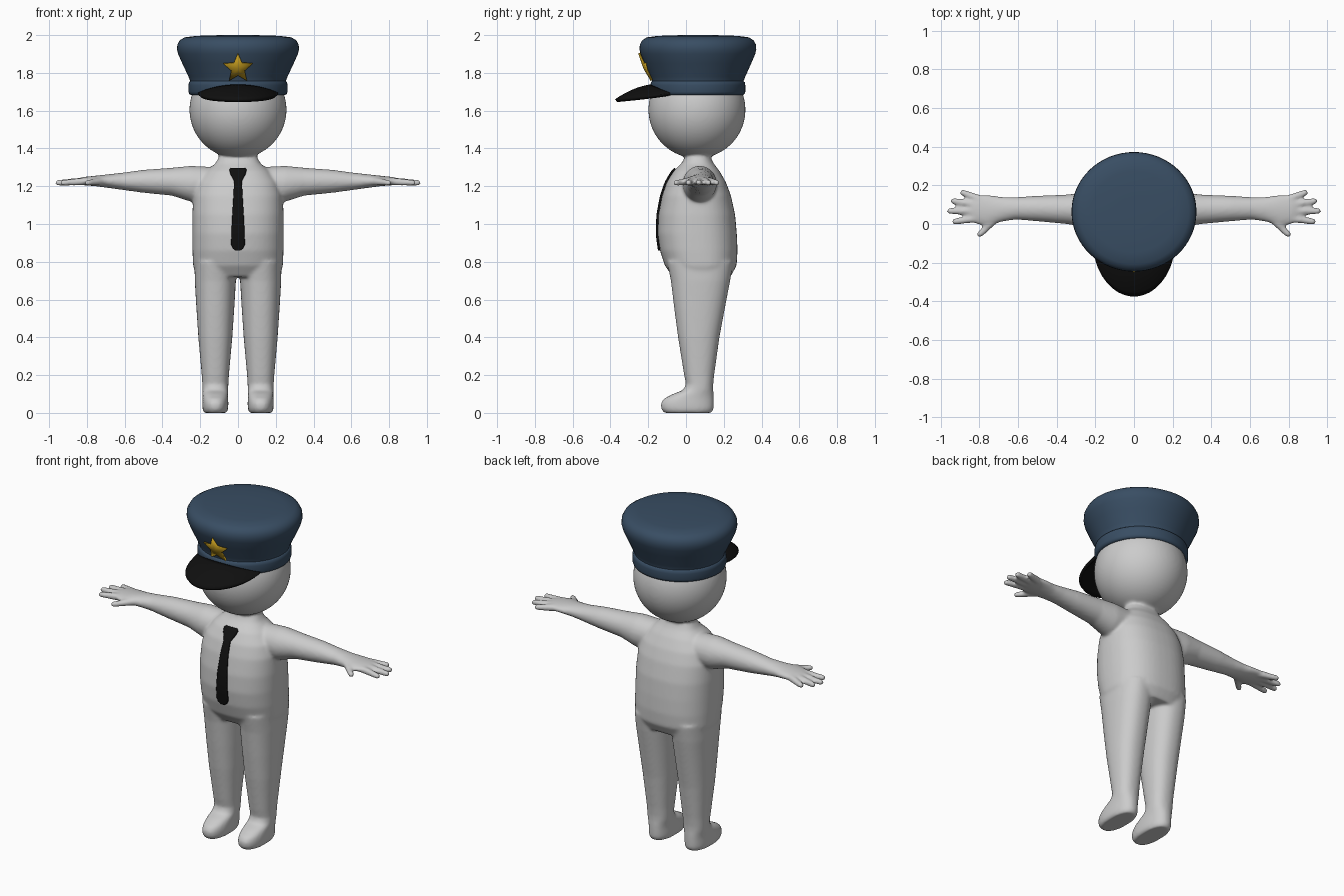
import bpy, bmesh, math
from mathutils import Vector, Matrix

if "Cube" in bpy.data.objects:
    bpy.data.objects.remove(bpy.data.objects["Cube"])


def material(name, rgb, rough=0.6):
    m = bpy.data.materials.new(name)
    m.use_nodes = True
    m.diffuse_color = (*rgb, 1)
    bsdf = m.node_tree.nodes["Principled BSDF"]
    bsdf.inputs["Base Color"].default_value = (*rgb, 1)
    bsdf.inputs["Roughness"].default_value = rough
    return m


WHITE = material("pale_grey", (0.6, 0.6, 0.6))
BLUE = material("navy_blue", (0.04, 0.075, 0.125))
BLACK = material("black", (0.005, 0.005, 0.005))
GOLD = material("gold", (0.5, 0.3, 0.012))


def finish(bm, name, mat, angle=50):
    bmesh.ops.recalc_face_normals(bm, faces=bm.faces)
    mesh = bpy.data.meshes.new(name)
    bm.to_mesh(mesh)
    bm.free()
    mesh.materials.append(mat)
    ob = bpy.data.objects.new(name, mesh)
    bpy.context.collection.objects.link(ob)
    bpy.ops.object.select_all(action='DESELECT')
    ob.select_set(True)
    bpy.context.view_layer.objects.active = ob
    bpy.ops.object.shade_smooth_by_angle(angle=math.radians(angle))
    return ob


def loft(bm, rings, axis='z', power=2.0, n=48):
    """Closed skin through rings of (centre, half size a, half size b)."""
    rows = []
    for c, a, b in rings:
        row = []
        for i in range(n):
            t = math.tau * i / n
            u = a * math.copysign(abs(math.cos(t)) ** (2 / power), math.cos(t))
            v = b * math.copysign(abs(math.sin(t)) ** (2 / power), math.sin(t))
            off = Vector((u, v, 0)) if axis == 'z' else Vector((0, u, v))
            row.append(bm.verts.new(Vector(c) + off))
        rows.append(row)
    for r, s in zip(rows, rows[1:]):
        for i in range(n):
            j = (i + 1) % n
            bm.faces.new((r[i], r[j], s[j], s[i]))
    bm.faces.new(rows[0])
    bm.faces.new(rows[-1])


def ball(bm, c, r, seg=16):
    bmesh.ops.create_uvsphere(bm, u_segments=seg, v_segments=seg // 2, radius=r,
                              matrix=Matrix.Translation(c))


def finger(bm, p, q, r1, r2):
    p, q = Vector(p), Vector(q)
    d = q - p
    m = Matrix.Translation((p + q) / 2) @ d.to_track_quat('Z', 'Y').to_matrix().to_4x4()
    bmesh.ops.create_cone(bm, cap_ends=True, segments=16, radius1=r1, radius2=r2,
                          depth=d.length, matrix=m)
    ball(bm, p, r1)
    ball(bm, q, r2)


def front_back(cx, z, hx, yf, yb):
    return (cx, (yf + yb) / 2, z), hx, (yb - yf) / 2


# Body: torso, head, legs, arms and hands fused into one skin
bm = bmesh.new()
torso = [(.72, .22, -.07, .235), (.78, .238, -.112, .268), (.86, .241, -.138, .273),
         (.95, .242, -.15, .269), (1.05, .242, -.146, .26), (1.15, .236, -.127, .238),
         (1.22, .215, -.103, .212), (1.28, .17, -.067, .178), (1.32, .12, -.025, .147),
         (1.36, .098, 0, .127), (1.42, .1, 0, .13)]
loft(bm, [front_back(0, *r) for r in torso], power=2.4)
ball(bm, (0, .058, 1.605), .257, 64)

leg = [(0, .06, -.115, .135), (.02, .068, -.132, .146), (.05, .069, -.134, .147),
       (.075, .068, -.118, .147), (.1, .068, -.07, .146), (.12, .068, -.016, .144),
       (.15, .069, 0, .144), (.2, .072, -.01, .149), (.4, .09, -.042, .177),
       (.55, .1, -.062, .205), (.7, .109, -.08, .234), (.8, .11, -.1, .25)]
arm = [(.1, .07, 1.21, .09, .09), (.25, .073, 1.213, .09, .095), (.35, .076, 1.224, .076, .074),
       (.5, .08, 1.226, .066, .061), (.61, .081, 1.226, .058, .046), (.68, .076, 1.227, .064, .037),
       (.76, .07, 1.228, .082, .027), (.82, .076, 1.227, .076, .022), (.845, .076, 1.226, .055, .016)]
fingers = [((.8, .13), (.885, .162)), ((.82, .1), (.935, .119)),
           ((.82, .067), (.952, .067)), ((.8, .03), (.927, .013)), ((.71, .03), (.797, -.053))]
for s in (1, -1):
    loft(bm, [front_back(s * .12, *r) for r in leg], power=2.3)
    loft(bm, [((s * x, y, z), a, b) for x, y, z, a, b in arm], axis='x', n=32)
    for (x1, y1), (x2, y2) in fingers:
        finger(bm, (s * x1, y1, 1.226), (s * x2, y2, 1.218), .021, .017)
body = finish(bm, "body", WHITE)
mod = body.modifiers.new("fuse", 'REMESH')
mod.mode = 'VOXEL'
mod.voxel_size = .008
mod.use_smooth_shade = True
mod = body.modifiers.new("soften", 'SMOOTH')
mod.factor = .5
mod.iterations = 12

# Tie: flat strip laid on the chest
bm = bmesh.new()
outline = [(1.293, .036), (1.285, .045), (1.265, .04), (1.228, .02), (1.15, .024),
           (1.05, .03), (.95, .035), (.89, .036), (.87, .026), (.86, .01)]
rows = [[bm.verts.new((x * w, -.4, z)) for x in (-1, 0, 1)] for z, w in outline]
for r, s in zip(rows, rows[1:]):
    for i in range(2):
        bm.faces.new((r[i], r[i + 1], s[i + 1], s[i]))
bmesh.ops.subdivide_edges(bm, edges=bm.edges, cuts=2, use_grid_fill=True)
tie = finish(bm, "tie", BLACK)
mod = tie.modifiers.new("lay_on_chest", 'SHRINKWRAP')
mod.target = body
mod.wrap_method = 'PROJECT'
mod.use_project_y = True
mod.use_positive_direction = True
mod.use_negative_direction = False
mod.offset = .005
tie.modifiers.new("thickness", 'SOLIDIFY').thickness = .012
tie.modifiers["thickness"].offset = 0

# Cap crown and band
HAT_Y = .063
crown = [(1.73, .25), (1.755, .252), (1.78, .262), (1.85, .295), (1.9, .317), (1.925, .323),
         (1.95, .321), (1.972, .309), (1.988, .283), (1.996, .22), (2.0, .09)]
band = [(1.683, .25), (1.688, .258), (1.7, .262), (1.735, .262), (1.75, .26), (1.758, .25)]
for name, prof in (("cap_crown", crown), ("cap_band", band)):
    bm = bmesh.new()
    loft(bm, [((0, HAT_Y, z), r, r * .957) for z, r in prof], n=64)
    finish(bm, name, BLUE)

# Visor: sheet from the arched band line to the outer rim
bm = bmesh.new()
rows = []
for i in range(33):
    t = -1 + i / 16
    a, b = t * math.radians(54), t * math.pi / 2
    inner = Vector((.255 * math.sin(a), HAT_Y - .25 * math.cos(a), 1.688 + .042 * math.cos(b)))
    outer = Vector((.207 * math.sin(b), -.085 - .285 * math.cos(b), 1.688 - .035 * math.cos(b) ** .7 if abs(t) < 1 else 1.688))
    row = []
    for k in range(9):
        v = k / 8
        p = inner.lerp(outer, v)
        p.z += .05 * v * (1 - v) * math.cos(b)
        row.append(bm.verts.new(p))
    rows.append(row)
for r, s in zip(rows, rows[1:]):
    for k in range(8):
        bm.faces.new((r[k], r[k + 1], s[k + 1], s[k]))
bmesh.ops.remove_doubles(bm, verts=bm.verts, dist=.0005)
visor = finish(bm, "cap_visor", BLACK)
mod = visor.modifiers.new("thickness", 'SOLIDIFY')
mod.thickness = .018
mod.offset = 0


# Star badge: plate following the front of the crown
def crown_front(x, z):
    for (z0, r0), (z1, r1) in zip(crown, crown[1:]):
        if z0 <= z <= z1:
            r = r0 + (r1 - r0) * (z - z0) / (z1 - z0)
            return HAT_Y - .957 * math.sqrt(r * r - x * x)


bm = bmesh.new()
flat = []
for i in range(10):
    a, r = math.pi / 2 + i * math.pi / 5, (.036 if i % 2 else .08)
    flat.append((r * math.cos(a), 1.825 + r * math.sin(a)))
pts = [bm.verts.new((x, crown_front(x, z) - .006, z)) for x, z in flat]
mid = bm.verts.new((0, crown_front(0, 1.825) - .012, 1.825))
for i in range(10):
    bm.faces.new((mid, pts[i], pts[(i + 1) % 10]))
star = finish(bm, "star_badge", GOLD, 30)
mod = star.modifiers.new("thickness", 'SOLIDIFY')
mod.thickness = .012
mod.offset = 0
